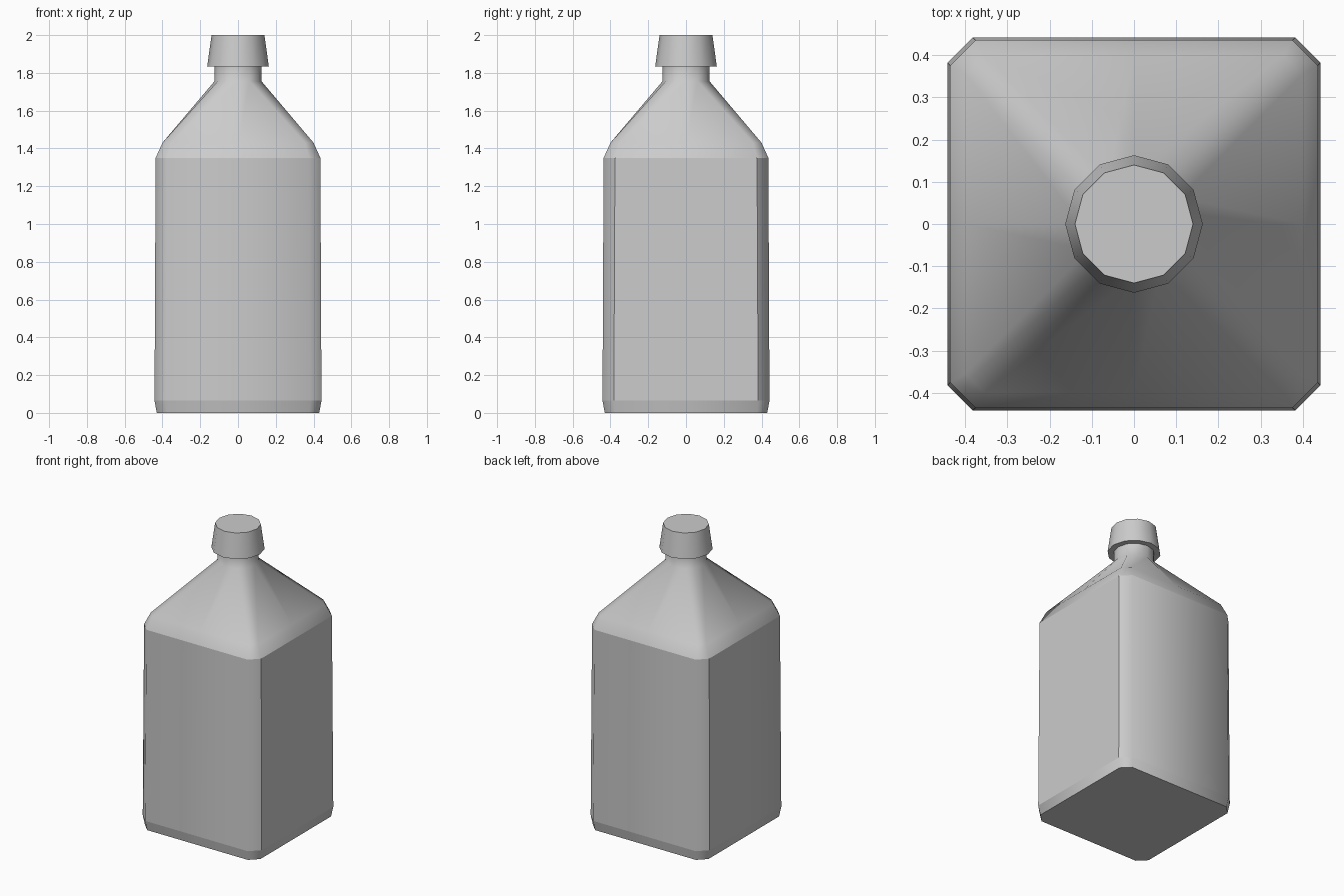
import bpy
import bmesh
from math import cos, sin, tau

if "Cube" in bpy.data.objects:
    bpy.data.objects.remove(bpy.data.objects["Cube"])

grey = bpy.data.materials.new("plain grey")
grey.use_nodes = True
grey.diffuse_color = (0.6, 0.6, 0.6, 1)
grey.node_tree.nodes["Principled BSDF"].inputs["Base Color"].default_value = (0.6, 0.6, 0.6, 1)

SIDES = 12


def round_ring(radius, z):
    return [(radius * cos(tau * i / SIDES), radius * sin(tau * i / SIDES), z) for i in range(SIDES)]


def square_ring(half, flat, z):
    """Square with cut corners: each side has a middle point and two ends."""
    ring = []
    for x, y in ((half, 0), (half, flat), (flat, half)):
        ring.append((x, y, z))
    for turn in range(3):
        ring += [(-y, x, z) for x, y, z in ring[-3:]]
    return ring


def loft(name, rings, sharp_rings, sharp_columns=()):
    """Skin a stack of rings, cap both ends and crease the chosen edges."""
    bm = bmesh.new()
    loops = [[bm.verts.new(p) for p in ring] for ring in rings]
    for low, high in zip(loops, loops[1:]):
        for i in range(SIDES):
            j = (i + 1) % SIDES
            bm.faces.new((low[i], low[j], high[j], high[i]))
    bm.faces.new(loops[0][::-1])
    bm.faces.new(loops[-1])
    for face in bm.faces:
        face.smooth = True
    for r in sharp_rings:
        for i in range(SIDES):
            bm.edges.get((loops[r][i], loops[r][i - 1])).smooth = False
    for c in sharp_columns:
        bm.edges.get((loops[1][c], loops[2][c])).smooth = False
    mesh = bpy.data.meshes.new(name)
    bm.to_mesh(mesh)
    bm.free()
    mesh.materials.append(grey)
    obj = bpy.data.objects.new(name, mesh)
    bpy.context.collection.objects.link(obj)
    return obj


# Bottle: base bevel, slightly tapered body, shoulder, neck
loft("bottle", [
    square_ring(0.43, 0.375, 0),
    square_ring(0.442, 0.382, 0.065),
    square_ring(0.436, 0.376, 1.35),
    square_ring(0.4, 0.355, 1.43),
    round_ring(0.125, 1.755),
    round_ring(0.125, 1.84),
], sharp_rings=(0, 1, 2, 5), sharp_columns=(1, 5, 11))

# Cap: flared stopper over the neck
loft("cap", [round_ring(0.163, 1.835), round_ring(0.14, 2)], sharp_rings=(0, 1))
